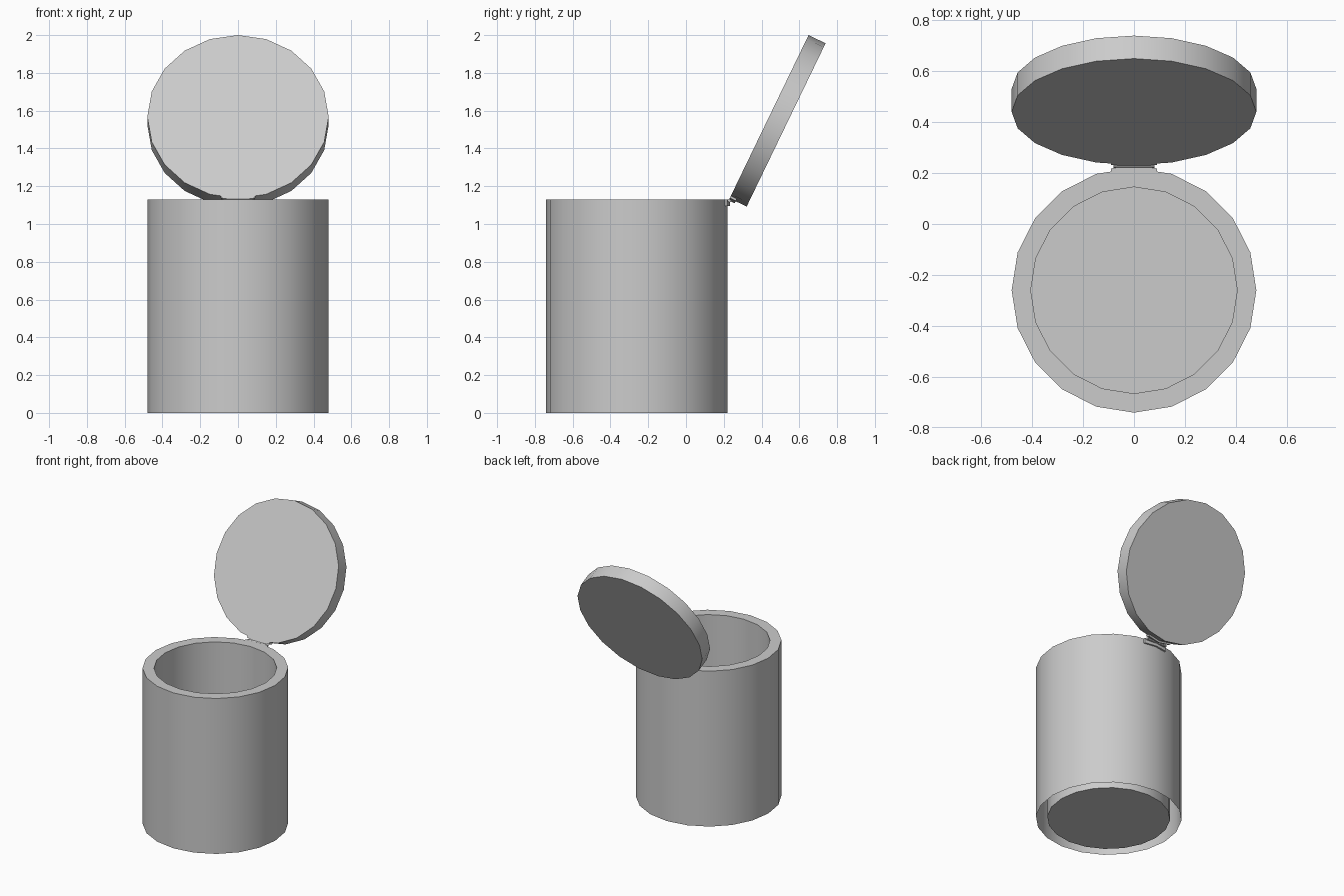
import bpy, math
from math import sin, cos, pi, radians

if "Cube" in bpy.data.objects:
    bpy.data.objects.remove(bpy.data.objects["Cube"])

SIDES, R, R_IN = 20, 0.48, 0.405
HEIGHT, LID_T = 1.13, 0.10
LEAN = radians(25.8)
LID_ROT = (-(pi / 2 + LEAN), 0, 0)
LID_POS = (0, 0.44, 1.568)


def make(name, verts, faces, loc, rot=(0, 0, 0)):
    me = bpy.data.meshes.new(name)
    me.from_pydata(verts, [], faces)
    me.update()
    ob = bpy.data.objects.new(name, me)
    bpy.context.collection.objects.link(ob)
    ob.location, ob.rotation_euler = loc, rot
    bpy.ops.object.select_all(action='DESELECT')
    ob.select_set(True)
    bpy.context.view_layer.objects.active = ob
    bpy.ops.object.shade_smooth_by_angle(angle=radians(30))
    return ob


def lathe(name, profile, loc, rot=(0, 0, 0), cap_start=False, cap_end=False):
    """Spin (radius, z) points around z."""
    n = SIDES
    verts = [(r * sin(2 * pi * i / n), r * cos(2 * pi * i / n), z)
             for r, z in profile for i in range(n)]
    faces = [(k * n + i, (k + 1) * n + i, (k + 1) * n + (i + 1) % n, k * n + (i + 1) % n)
             for k in range(len(profile) - 1) for i in range(n)]
    if cap_start:
        faces.append(tuple(range(n)))
    if cap_end:
        faces.append(tuple(reversed(range(len(verts) - n, len(verts)))))
    return make(name, verts, faces, loc, rot)


def hinge_leaf(name, z0, z1, loc, rot=(0, 0, 0), half=0.09, thick=0.012):
    """Thin strip bent around the two back facets."""
    drop = half * math.tan(pi / SIDES)
    line = [(-half, R - drop), (0, R), (half, R - drop)]
    verts = []
    for x, y in line:
        verts += [(x, y - 0.003, z0), (x, y + thick, z0),
                  (x, y + thick, z1), (x, y - 0.003, z1)]
    faces = [(0, 1, 2, 3), (11, 10, 9, 8)]
    for s in (0, 4):
        faces += [(s + j, s + 4 + j, s + 4 + (j + 1) % 4, s + (j + 1) % 4) for j in range(4)]
    return make(name, verts, faces, loc, rot)


# Canister: outer wall, rim, inner wall and floor; wall gap open underneath
lathe("canister", [(R, 0), (R, HEIGHT), (R_IN, HEIGHT), (R_IN, 0.002)],
      (0, -0.26, 0), cap_end=True)

# Open lid, leaning backwards
lathe("lid", [(R, 0), (R, LID_T)], LID_POS, LID_ROT, cap_start=True, cap_end=True)

# Hinge leaves on the canister and on the lid, with a pin between
hinge_leaf("hinge_lower_leaf", 1.095, HEIGHT, (0, -0.26, 0))
hinge_leaf("hinge_upper_leaf", 0.0, 0.035, LID_POS, LID_ROT)
bpy.ops.mesh.primitive_cylinder_add(vertices=8, radius=0.009, depth=0.16,
                                    location=(0, 0.229, 1.124), rotation=(0, pi / 2, 0))
bpy.context.object.name = "hinge_pin"
